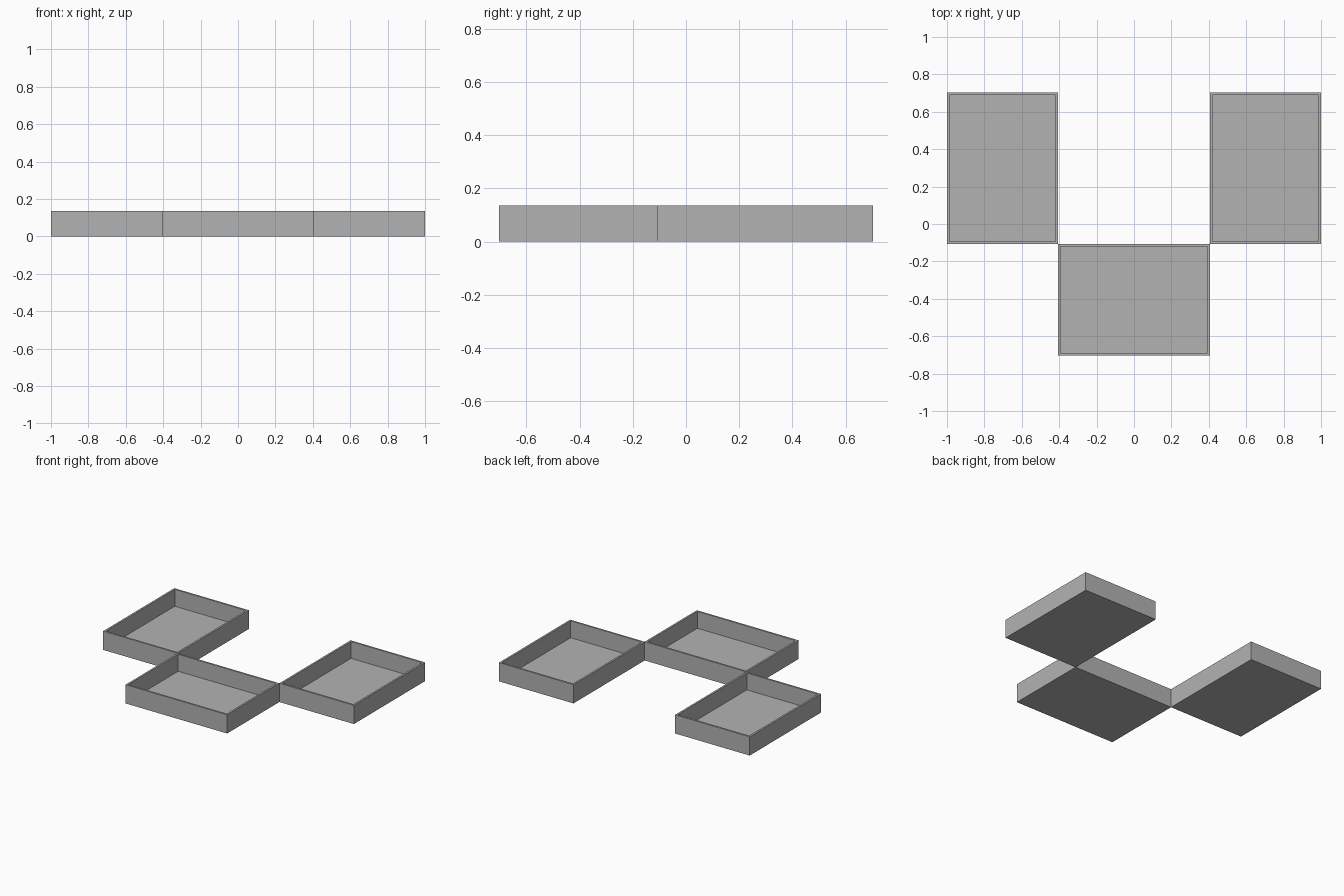
import bpy
import bmesh
from mathutils import Matrix, Vector

cube = bpy.data.objects.get("Cube")
if cube:
    bpy.data.objects.remove(cube, do_unlink=True)

# Tray proportions, in multiples of one unit
U = 2 / 74
SHORT, LONG, HEIGHT, WALL = 22 * U, 30 * U, 5 * U, 0.5 * U
DEPTH = SHORT + LONG

grey = bpy.data.materials.new("plain_grey")
grey.use_nodes = True
colour = (0.45, 0.45, 0.45, 1)
grey.diffuse_color = colour
grey.node_tree.nodes["Principled BSDF"].inputs["Base Color"].default_value = colour


def make_tray(name, x, y, width, depth):
    """Open box: inset the top face for the rim, then sink it to the floor."""
    bm = bmesh.new()
    bmesh.ops.create_cube(bm, size=1, matrix=Matrix.Translation((x, y, HEIGHT / 2))
                          @ Matrix.Diagonal((width, depth, HEIGHT, 1)))
    top = max(bm.faces, key=lambda f: f.calc_center_median().z)
    bmesh.ops.inset_region(bm, faces=[top], thickness=WALL, use_even_offset=True)
    result = bmesh.ops.extrude_discrete_faces(bm, faces=[top])
    floor = result["faces"][0]
    bmesh.ops.translate(bm, verts=floor.verts, vec=Vector((0, 0, WALL - HEIGHT)))
    bmesh.ops.recalc_face_normals(bm, faces=bm.faces)
    mesh = bpy.data.meshes.new(name)
    bm.to_mesh(mesh)
    bm.free()
    mesh.materials.append(grey)
    obj = bpy.data.objects.new(name, mesh)
    bpy.context.collection.objects.link(obj)


# Wide tray in front, two deep trays touching its back corners
make_tray("front_tray", 0, (SHORT - DEPTH) / 2, LONG, SHORT)
for name, side in (("left_tray", 1), ("right_tray", -1)):
    make_tray(name, side * (LONG + SHORT) / 2, (DEPTH - LONG) / 2, SHORT, LONG)
